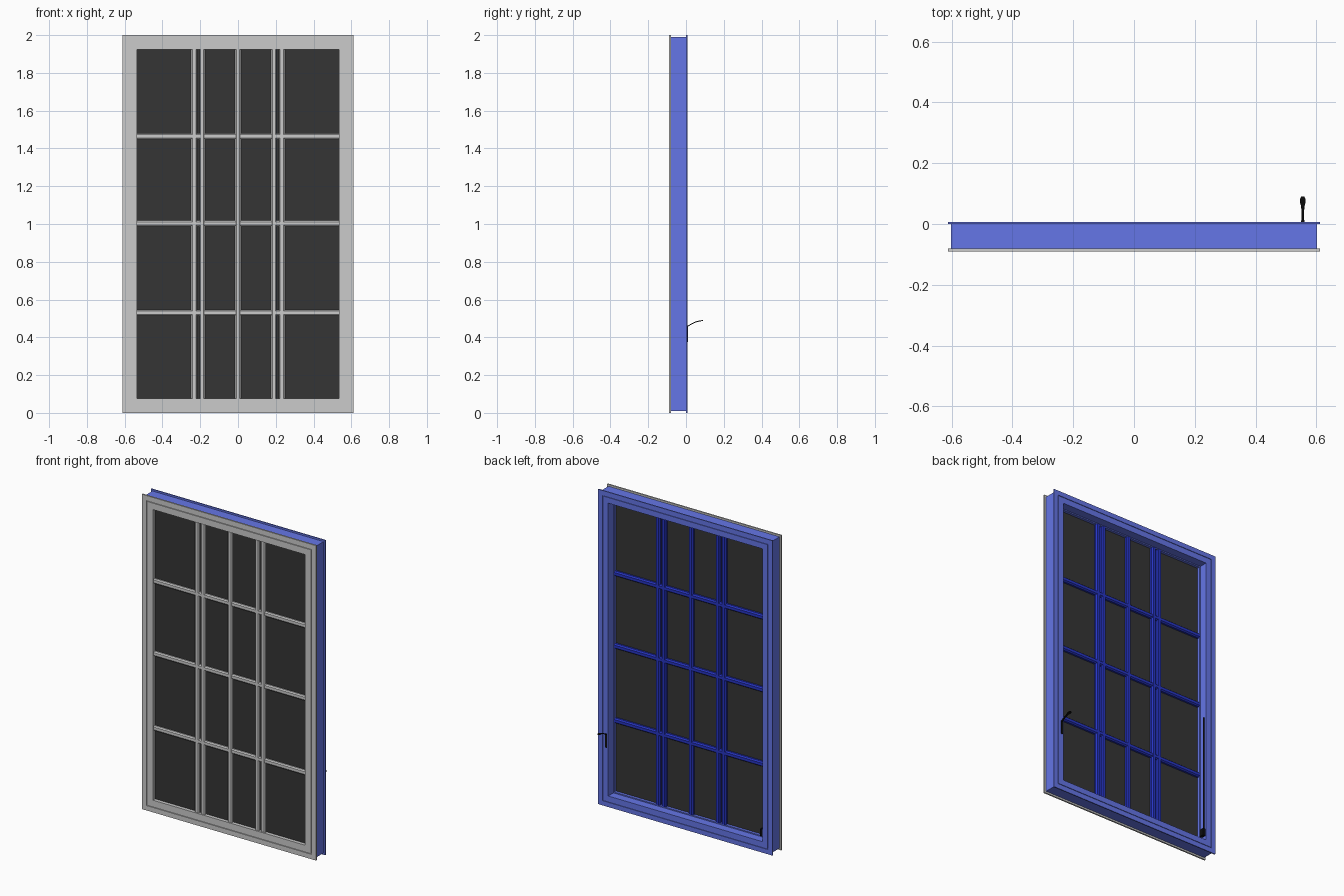
import bpy, bmesh
from mathutils import Vector

if "Cube" in bpy.data.objects:
    bpy.data.objects.remove(bpy.data.objects["Cube"])

W, H = 0.612, 2.0          # half width and height of the outer frame


def material(name, rgb):
    m = bpy.data.materials.new(name)
    m.diffuse_color = (*rgb, 1)
    m.use_nodes = True
    m.node_tree.nodes["Principled BSDF"].inputs["Base Color"].default_value = m.diffuse_color
    return m


BLUE = material("frame_blue", (0.13, 0.18, 0.80))
DEEP = material("bar_blue", (0.02, 0.035, 0.55))
DARK = material("dark_glass", (0.035, 0.035, 0.035))
BLACK = material("black_metal", (0.004, 0.004, 0.004))


def finish(name, bm, mat=None):
    bmesh.ops.recalc_face_normals(bm, faces=bm.faces[:])
    me = bpy.data.meshes.new(name)
    bm.to_mesh(me)
    bm.free()
    ob = bpy.data.objects.new(name, me)
    bpy.context.collection.objects.link(ob)
    if mat:
        me.materials.append(mat)
    return ob


def loft(name, rings, mat=None, loop=False):
    """Skin equal-length closed rings; cap the ends unless looped."""
    bm = bmesh.new()
    vs = [[bm.verts.new(p) for p in r] for r in rings]
    n = len(vs[0])
    for i in range(len(vs) if loop else len(vs) - 1):
        a, b = vs[i], vs[(i + 1) % len(vs)]
        for j in range(n):
            k = (j + 1) % n
            bm.faces.new((a[j], a[k], b[k], b[j]))
    if not loop:
        bm.faces.new(vs[0])
        bm.faces.new(vs[-1])
    return finish(name, bm, mat)


def mitred_frame(name, profile, mat=None):
    """Sweep an (inset, y) profile round the window rectangle."""
    rings = []
    for sx, top in ((-1, 0), (1, 0), (1, 1), (-1, 1)):
        rings.append([(sx * (W - d), y, H - d if top else d) for d, y in profile])
    return loft(name, rings, mat, loop=True)


def box(name, x0, x1, y0, y1, z0, z1, mat=None):
    return loft(name, [[(x0, y0, z), (x1, y0, z), (x1, y1, z), (x0, y1, z)]
                       for z in (z0, z1)], mat)


def bar(name, c, w, y_glass, y_face, vertical, mat=None):
    """Glazing bar with chamfered outer edges."""
    h, ch = w / 2, w * 0.22
    ym = y_glass + (y_face - y_glass) * 0.6
    sec = [(-h, y_glass), (-h, ym), (-h + ch, y_face),
           (h - ch, y_face), (h, ym), (h, y_glass)]
    if vertical:
        rings = [[(c + s, y, z) for s, y in sec] for z in (0.077, H - 0.073)]
    else:
        rings = [[(x, y, c + s) for s, y in sec] for x in (-0.536, 0.536)]
    return loft(name, rings, mat)


# Front casing with a shadow groove
mitred_frame("front_casing", [
    (0, -0.08), (0, -0.09), (0.031, -0.09), (0.031, -0.084), (0.036, -0.084),
    (0.036, -0.09), (0.077, -0.09), (0.077, -0.066), (0.06, -0.066), (0.06, -0.08)])

# Blue frame body with the rear flange
mitred_frame("frame_body", [
    (0.011, -0.08), (0.011, 0.0), (0, 0.0), (0, 0.007), (0.030, 0.007),
    (0.030, 0.003), (0.034, 0.003), (0.034, 0.007), (0.070, 0.007),
    (0.070, -0.045), (0.077, -0.045), (0.077, -0.065), (0.058, -0.065), (0.058, -0.08)], BLUE)

# Glass pane
box("glass", -0.545, 0.545, -0.068, -0.063, 0.068, 1.932, DARK)

# Glazing bars, grey outside and blue inside
verticals = [(0.0, 0.032), (0.190, 0.030), (-0.190, 0.030), (0.232, 0.032), (-0.232, 0.032)]
horizontals = [(0.530, 0.031), (1.003, 0.031), (1.464, 0.031)]
for side, yg, yf, mat in (("outer", -0.067, -0.083, None), ("inner", -0.064, -0.042, DEEP)):
    off = 0.001 if side == "outer" else -0.001
    for i, (x, w) in enumerate(verticals):
        bar(f"{side}_vertical_bar_{i+1}", x, w, yg, yf, True, mat)
    for i, (z, w) in enumerate(horizontals):
        bar(f"{side}_cross_bar_{i+1}", z, w, yg, yf + off, False, mat)

# Handle: base plate and a curved lever with a rounded grip
box("handle_plate", 0.549, 0.560, 0.006, 0.011, 0.375, 0.462, BLACK)
stations = [(0.006, 0.456, 0.005), (0.025, 0.469, 0.0045), (0.045, 0.479, 0.0045),
            (0.060, 0.484, 0.006), (0.070, 0.486, 0.009), (0.082, 0.488, 0.009),
            (0.090, 0.489, 0.005)]
t = 0.0025
loft("handle_lever", [[(0.555 - w, y, z - t), (0.555 + w, y, z - t),
                       (0.555 + w, y, z + t), (0.555 - w, y, z + t)]
                      for y, z, w in stations], BLACK)

# Lock on the opposite jamb: catch and slim rod
box("lock_catch", -0.543, -0.522, -0.030, 0.002, 0.10, 0.145, BLACK)
box("lock_rod", -0.543, -0.538, -0.016, -0.008, 0.145, 0.90, BLACK)
